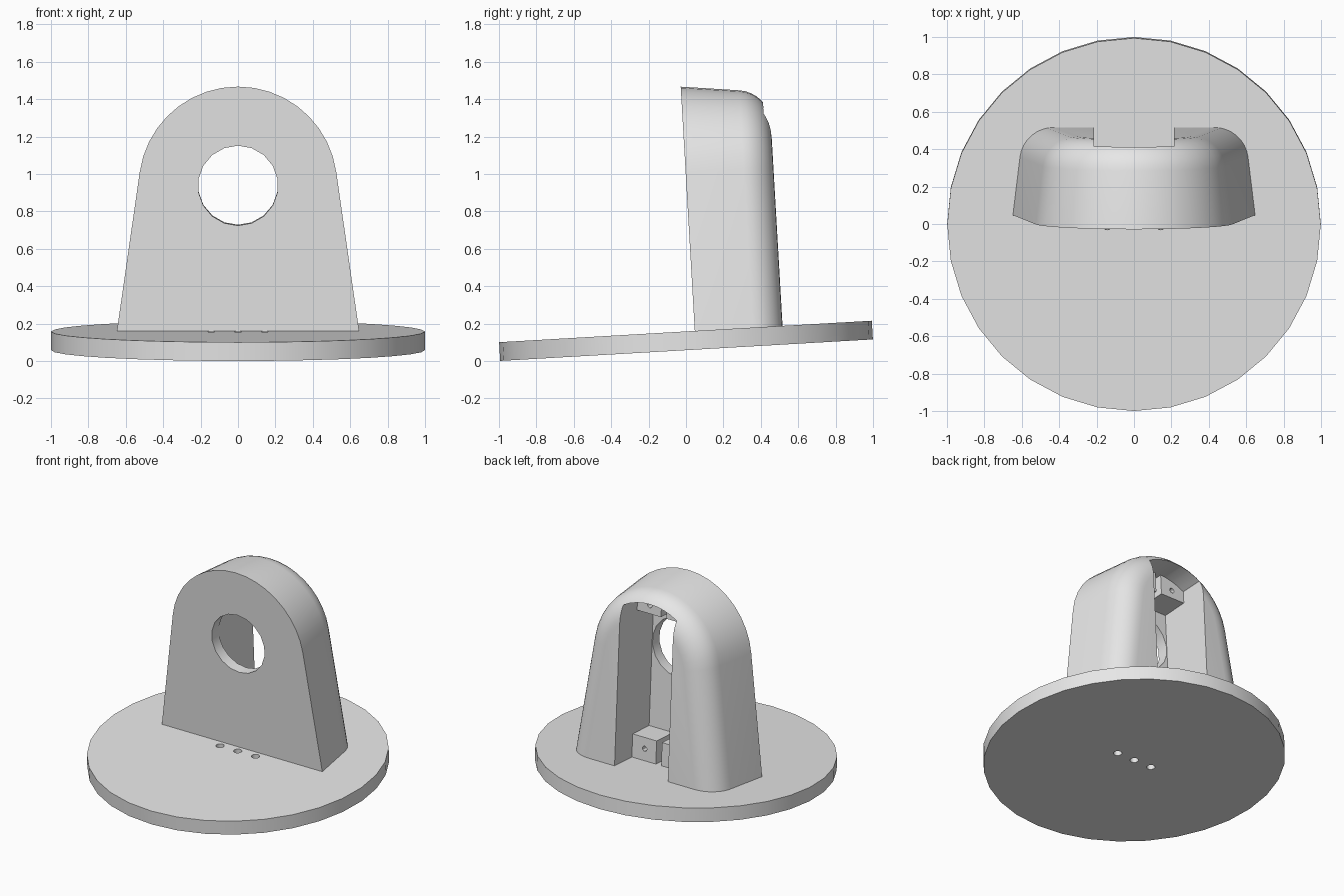
import bpy, bmesh, math
from mathutils import Matrix, Vector

cube = bpy.data.objects.get("Cube")
if cube:
    bpy.data.objects.remove(cube, do_unlink=True)

# Single grey material
grey = bpy.data.materials.new("plain_grey")
grey.use_nodes = True
colour = (0.8, 0.8, 0.8, 1)
grey.diffuse_color = colour
grey.node_tree.nodes["Principled BSDF"].inputs["Base Color"].default_value = colour

# Main dimensions; z = 0 is the top of the disc until the final tilt
THICK = 0.10
FRONT, DEPTH, WALL = 0.05, 0.47, 0.08
ARCH_Z, ARCH_R, FOOT = 0.778, 0.53, 0.65
SLOT = 0.215
FILLET, DRAFT = 0.18, 0.12
TILT = Matrix.Translation((0, 0, 0.108)) @ Matrix.Rotation(math.radians(3.3), 4, 'X') \
    @ Matrix.Translation((0, 0, THICK / 2))


def finish(bm, name):
    bmesh.ops.recalc_face_normals(bm, faces=bm.faces)
    mesh = bpy.data.meshes.new(name)
    bm.to_mesh(mesh)
    bm.free()
    mesh.materials.append(grey)
    obj = bpy.data.objects.new(name, mesh)
    bpy.context.collection.objects.link(obj)
    return obj


def loft(name, rings):
    """Skin matching closed rings and cap both ends."""
    bm = bmesh.new()
    loops = [[bm.verts.new(p) for p in ring] for ring in rings]
    for a, b in zip(loops, loops[1:]):
        for i in range(len(a)):
            j = (i + 1) % len(a)
            bm.faces.new((a[i], a[j], b[j], b[i]))
    bm.faces.new(loops[0])
    bm.faces.new(loops[-1])
    return finish(bm, name)


def cylinder(name, radius, length, centre, sides, along_y=False):
    bm = bmesh.new()
    turn = Matrix.Rotation(math.pi / 2, 4, 'X') if along_y else Matrix()
    bmesh.ops.create_cone(bm, cap_ends=True, segments=sides, radius1=radius, radius2=radius,
                          depth=length, matrix=Matrix.Translation(centre) @ turn)
    return finish(bm, name)


def box(name, low, high):
    low, high = Vector(low), Vector(high)
    bm = bmesh.new()
    bmesh.ops.create_cube(bm, size=1, matrix=Matrix.Translation((low + high) / 2)
                          @ Matrix.Diagonal((*(high - low), 1)))
    return finish(bm, name)


def cut(obj, cutter):
    cutter.hide_render = True
    mod = obj.modifiers.new("cut", 'BOOLEAN')
    mod.operation, mod.solver, mod.object = 'DIFFERENCE', 'EXACT', cutter
    select(obj)
    bpy.ops.object.modifier_apply(modifier=mod.name)
    bpy.data.objects.remove(cutter, do_unlink=True)


def select(obj):
    for other in bpy.context.selected_objects:
        other.select_set(False)
    obj.select_set(True)
    bpy.context.view_layer.objects.active = obj


def arch_ring(inset, depth, steps=18):
    """Tapered arch outline, shrunk by inset, at a depth behind the front face."""
    y, r, foot = FRONT + depth, ARCH_R - inset, FOOT - inset * 1.01
    start = math.radians(8)
    pts = [(foot, y, -0.02)]
    for i in range(steps + 1):
        a = start + (math.pi - 2 * start) * i / steps
        pts.append((r * math.cos(a), y, ARCH_Z + r * math.sin(a)))
    return pts + [(-foot, y, -0.02)]


# Tilted base disc with three drilled holes
base_disc = cylinder("base_disc", 0.998, THICK, (0, 0, -THICK / 2), 32)
for x in (-0.143, 0, 0.143):
    cut(base_disc, cylinder("drill", 0.028, 0.4, (x, 0, 0), 16))

# Arched housing with drafted sides and a rounded back edge
lean = math.atan(DRAFT)
mid_depth = DEPTH - FILLET
start_depth = mid_depth + FILLET * math.sin(lean)
mid_inset = DRAFT * start_depth + FILLET * math.cos(lean)
rings = [arch_ring(0, 0)]
for i in range(9):
    a = lean + (math.pi / 2 - lean) * i / 8
    rings.append(arch_ring(mid_inset - FILLET * math.cos(a), mid_depth + FILLET * math.sin(a)))
housing = loft("housing", rings)

# Round-topped slot open to the back, then the round front window
slot_r = 0.42
edge = math.acos(SLOT / slot_r)
profile = [(SLOT, -0.2)]
for i in range(9):
    a = edge + (math.pi - 2 * edge) * i / 8
    profile.append((slot_r * math.cos(a), ARCH_Z + slot_r * math.sin(a)))
profile.append((-SLOT, -0.2))
cut(housing, loft("slot_cutter", [[(x, y, z) for x, z in profile]
                                  for y in (FRONT + WALL, FRONT + 0.7)]))
cut(housing, cylinder("window_cutter", SLOT - 0.001, 0.4, (0, FRONT, ARCH_Z), 18, True))

# Mounting blocks in pairs at the bottom and top of the slot
parts = [base_disc, housing]
back = FRONT + WALL + 0.19
for level, low, high, screw_z in (("lower", -0.01, 0.165, 0.085), ("upper", 1.05, 1.21, 1.11)):
    for side, sign in (("left", 1), ("right", -1)):
        xs = sorted((sign * 0.022, sign * (SLOT + 0.005)))
        block = box(f"{level}_{side}_block", (xs[0], FRONT + WALL - 0.01, low), (xs[1], back, high))
        cut(block, cylinder("screw_cutter", 0.018, 0.24, (sign * 0.115, back, screw_z), 12, True))
        parts.append(block)

# Lean everything with the disc and shade
for part in parts:
    part.data.transform(TILT)
    select(part)
    bpy.ops.object.shade_smooth_by_angle(angle=math.radians(30))
